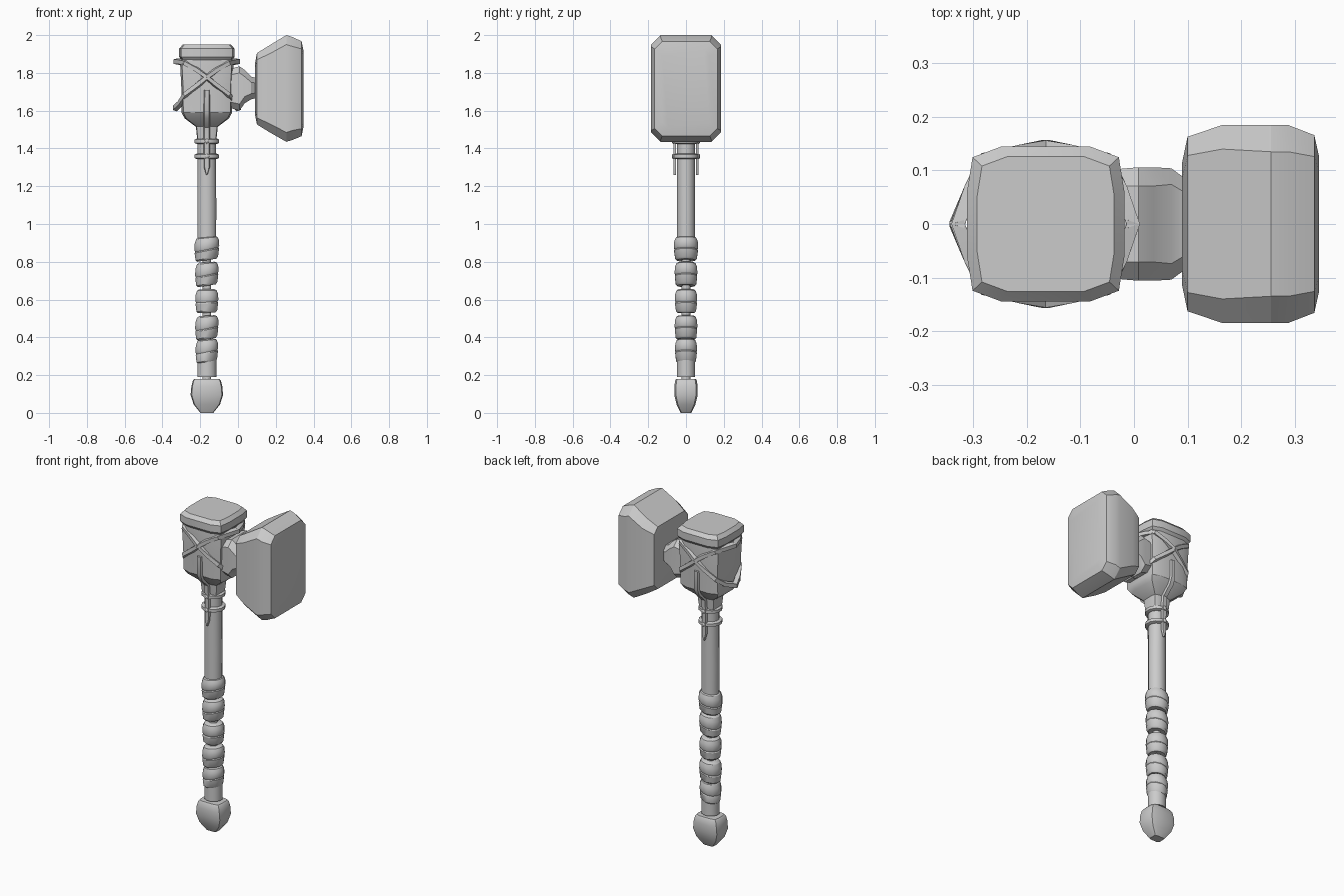
import bpy, bmesh, math
from mathutils import Vector

cube = bpy.data.objects.get("Cube")
if cube:
    bpy.data.objects.remove(cube)

AXIS = -0.165   # x of the handle axis
parts = []

grey = bpy.data.materials.new("plain grey")
grey.use_nodes = True
grey.diffuse_color = (0.6, 0.6, 0.6, 1)
grey.node_tree.nodes["Principled BSDF"].inputs["Base Color"].default_value = grey.diffuse_color


def loft(name, rings):
    """Skin a list of closed rings and cap both ends."""
    bm = bmesh.new()
    rows = [[bm.verts.new(p) for p in ring] for ring in rings]
    n = len(rows[0])
    for a, b in zip(rows, rows[1:]):
        for i in range(n):
            j = (i + 1) % n
            bm.faces.new((a[i], a[j], b[j], b[i]))
    bm.faces.new(rows[0][::-1])
    bm.faces.new(rows[-1])
    bmesh.ops.recalc_face_normals(bm, faces=bm.faces)
    mesh = bpy.data.meshes.new(name)
    bm.to_mesh(mesh)
    bm.free()
    mesh.materials.append(grey)
    ob = bpy.data.objects.new(name, mesh)
    bpy.context.collection.objects.link(ob)
    parts.append(ob)


def full_loop(quad):
    """Complete a first-quadrant outline to all four quadrants, in order."""
    half = quad + [(-u, v) for u, v in quad[::-1]]
    return half + [(-u, -v) for u, v in half]


def round_ring(z, rx, ry, n=12, tilt=0.0):
    ring = []
    for i in range(n):
        a = 2 * math.pi * (i + 0.5) / n
        x = rx * math.cos(a)
        ring.append((AXIS + x, ry * math.sin(a), z + tilt * x))
    return ring


def barrel_ring(z, hx, hy):
    """Soft square outline with gently bulging sides."""
    loop = full_loop([(1, 0.42), (0.93, 0.86), (0.56, 1)])
    return [(AXIS + u * hx, v * hy, z) for u, v in loop]


def chamfer_ring(x, hy, low, high, cut):
    """Chamfered rectangle across the x axis."""
    mid, hz = (low + high) / 2, (high - low) / 2
    loop = full_loop([(hy, hz - cut), (hy - cut, hz)])
    return [(x, u, mid + v) for u, v in loop]


def band(name, path, widths, thick):
    """Flat strip lying against the head; path is relative to the handle axis."""
    pts = [Vector(p) for p in path]
    rings = []
    for i, p in enumerate(pts):
        along = (pts[min(i + 1, len(pts) - 1)] - pts[max(i - 1, 0)]).normalized()
        out = Vector((p.x, p.y, 0)).normalized()
        side = along.cross(out).normalized()
        out = side.cross(along).normalized()
        c = p + Vector((AXIS, 0, 0))
        s, o = side * widths[i] / 2, out * thick
        rings.append([c - s - o, c + s - o, c + s * 0.7, c - s * 0.7])
    loft(name, rings)


# Pommel
loft("pommel", [barrel_ring(*s) for s in [
    (0, 0.034, 0.028), (0.045, 0.07, 0.05), (0.095, 0.086, 0.062),
    (0.14, 0.082, 0.062), (0.172, 0.074, 0.057), (0.18, 0.066, 0.052)]])

# Handle: thin core, lower stub and upper shaft
loft("handle_core", [round_ring(z, 0.024, 0.024) for z in (0.17, 0.96)])
loft("lower_stub", [round_ring(z, 0.052, 0.049) for z in (0.19, 0.29)])
loft("upper_shaft", [round_ring(z, rx, 0.048) for z, rx in [
    (0.9, 0.051), (1.1, 0.052), (1.3, 0.05), (1.48, 0.05)]])

# Leather wraps, each a slanted bulge with a slight overlapping lip
for i, (z, r) in enumerate([(0.87, 0.067), (0.735, 0.063), (0.592, 0.062),
                            (0.452, 0.063), (0.328, 0.061)]):
    tilt = 0.06 if i == 2 else 0.2
    loft(f"grip_wrap_{i + 1}", [
        round_ring(z + dz, r * k, r * k * 0.97, 12, tilt * t) for dz, k, t in [
            (-0.062, 0.78, 0.8), (-0.052, 0.92, 0.9), (-0.012, 1.0, 1), (-0.006, 0.95, 1),
            (0.004, 1.02, 0.9), (0.036, 0.99, 0.7), (0.056, 0.86, 0.5), (0.063, 0.66, 0.3)]])

# Collar rings
for i, z in enumerate((1.358, 1.438)):
    loft(f"collar_ring_{i + 1}", [round_ring(z + dz, r, r) for dz, r in [
        (-0.014, 0.056), (-0.009, 0.067), (0.009, 0.067), (0.014, 0.056)]])

# Socket block and flare
loft("socket_block", [barrel_ring(*s) for s in [
    (1.44, 0.05, 0.048), (1.515, 0.058, 0.056), (1.56, 0.118, 0.105),
    (1.59, 0.134, 0.126), (1.72, 0.135, 0.13), (1.84, 0.141, 0.134), (1.89, 0.136, 0.132)]])
loft("socket_cap", [barrel_ring(*s) for s in [
    (1.868, 0.134, 0.132), (1.885, 0.147, 0.145), (1.928, 0.147, 0.145),
    (1.949, 0.128, 0.126)]])

# Crossing trim that wraps the corners to points on both sides
for sx in (1, -1):
    for sy in (1, -1):
        tag = ("left" if sx > 0 else "right") + ("_back" if sy > 0 else "_front")
        band(f"upper_trim_{tag}", [
            (0.001 * sx, 0.157 * sy, 1.777), (0.055 * sx, 0.146 * sy, 1.815),
            (0.122 * sx, 0.13 * sy, 1.852), (0.152 * sx, 0.07 * sy, 1.858),
            (0.176 * sx, 0, 1.86)], [0.026, 0.03, 0.03, 0.032, 0.034], 0.024)
        band(f"lower_trim_{tag}", [
            (0.001 * sx, 0.157 * sy, 1.777), (0.055 * sx, 0.146 * sy, 1.735),
            (0.122 * sx, 0.126 * sy, 1.685), (0.152 * sx, 0.07 * sy, 1.64),
            (0.18 * sx, 0, 1.615)], [0.026, 0.03, 0.03, 0.03, 0.034], 0.024)

# Long straps and rivets, front and back
for sy, tag in ((-1, "front"), (1, "back")):
    band(f"strap_{tag}", [(0, y * sy, z) for y, z in [
        (0.142, 1.71), (0.142, 1.6), (0.125, 1.56), (0.072, 1.51),
        (0.066, 1.45), (0.066, 1.3), (0.066, 1.26)]],
        [0.03, 0.034, 0.034, 0.034, 0.034, 0.032, 0.006], 0.012)
    for i, z in enumerate((1.358, 1.438)):
        loft(f"rivet_{tag}_{i + 1}", [[
            (AXIS + r * math.cos(a), y * sy, z + r * math.sin(a))
            for a in (k * math.pi / 4 for k in range(8))]
            for y, r in ((0.06, 0.014), (0.07, 0.013), (0.075, 0.006))])

# Neck joining socket and hammer
loft("neck", [chamfer_ring(*s) for s in [
    (-0.06, 0.1, 1.62, 1.815, 0.03), (0.008, 0.106, 1.6, 1.835, 0.035),
    (0.036, 0.106, 1.64, 1.815, 0.035), (0.07, 0.104, 1.66, 1.78, 0.03),
    (0.105, 0.078, 1.67, 1.77, 0.025)]])

# Hammer head
loft("hammer_head", [chamfer_ring(*s) for s in [
    (0.09, 0.115, 1.58, 1.85, 0.03), (0.1, 0.163, 1.527, 1.905, 0.035),
    (0.165, 0.185, 1.487, 1.945, 0.045), (0.256, 0.185, 1.435, 2.0, 0.05),
    (0.288, 0.185, 1.445, 1.99, 0.05), (0.337, 0.166, 1.465, 1.967, 0.04),
    (0.346, 0.125, 1.51, 1.92, 0.03)]])

# Smooth shading with sharp edges kept
for ob in bpy.context.selected_objects:
    ob.select_set(False)
for ob in parts:
    ob.select_set(True)
bpy.context.view_layer.objects.active = parts[0]
bpy.ops.object.shade_smooth_by_angle(angle=math.radians(32))
